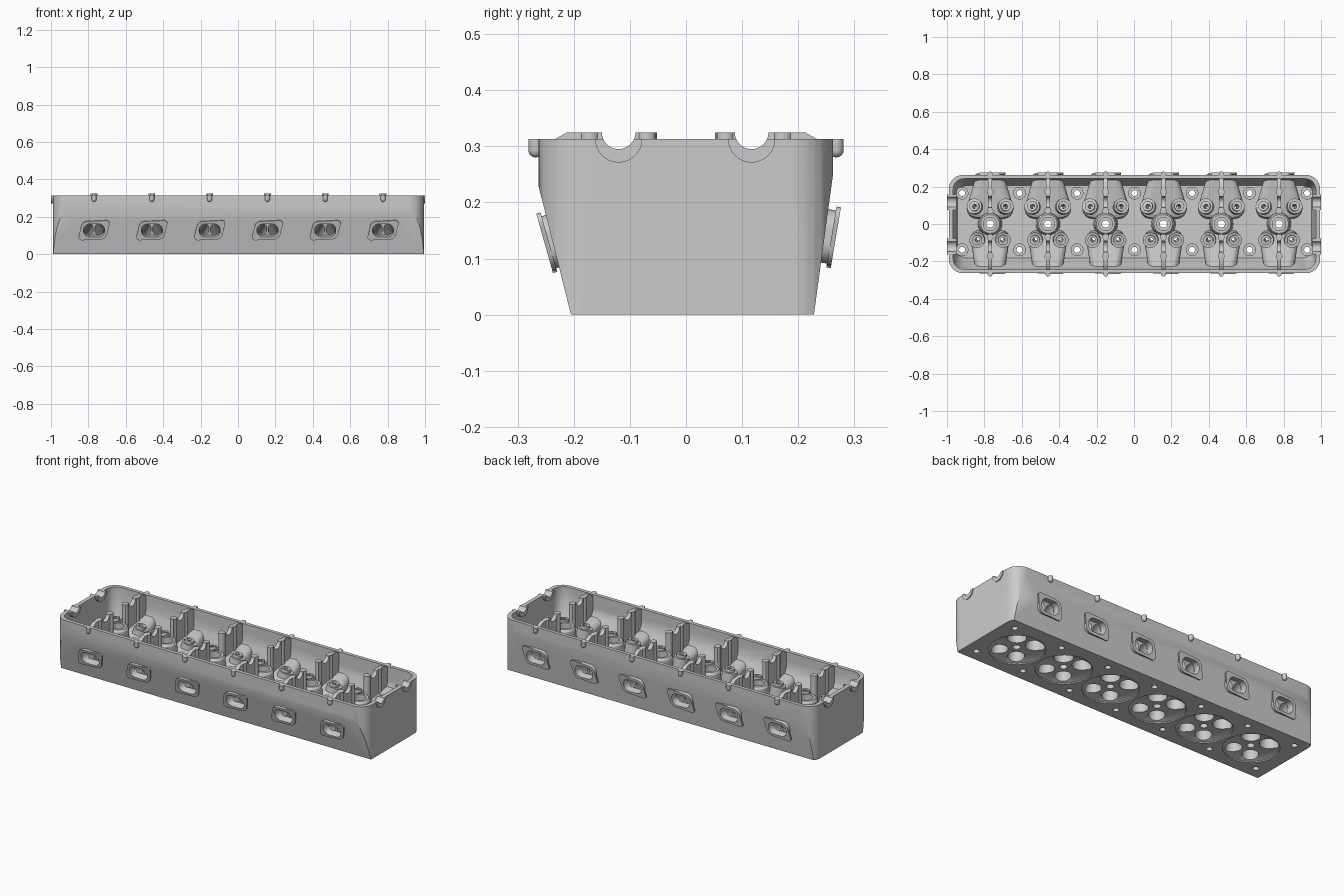
import bpy, bmesh
from math import sin, cos, pi, radians
from mathutils import Vector

if "Cube" in bpy.data.objects:
    bpy.data.objects.remove(bpy.data.objects["Cube"])

XS = [0.309 * (i - 2.5) + 0.003 for i in range(6)]      # cylinder centres
BOLTS = [(0.309 * (i - 3) * 0.995 + 0.003, y) for i in range(7) for y in (-0.138, 0.165)]


# ---------- helpers: every piece is a convex hull of a few rings ----------
def circle(cx, cy, z, r, n=24):
    return [Vector((cx + r * cos(2 * pi * k / n), cy + r * sin(2 * pi * k / n), z)) for k in range(n)]


def rrect(x0, x1, y0, y1, r, z, n=8):
    pts = []
    for q, (cx, cy) in enumerate(((x1 - r, y1 - r), (x0 + r, y1 - r), (x0 + r, y0 + r), (x1 - r, y0 + r))):
        for k in range(n + 1):
            a = (q + k / n) * pi / 2
            pts.append(Vector((cx + r * cos(a), cy + r * sin(a), z)))
    return pts


def sphere(c, r, n=16):
    pts = [Vector((c[0], c[1], c[2] + s * r)) for s in (-1, 1)]
    for k in range(1, 8):
        a = -pi / 2 + k * pi / 8
        pts += circle(c[0], c[1], c[2] + r * sin(a), r * cos(a), n)
    return pts


def column(cx, cy, z0, z1, r, n=24):
    return circle(cx, cy, z0, r, n) + circle(cx, cy, z1, r, n)


def rod(a, b, r, n=20):
    a, b = Vector(a), Vector(b)
    q = (b - a).to_track_quat('Z', 'Y')
    return [p + q @ v for p in (a, b) for v in circle(0, 0, 0, r, n)]


def slab(yz, x0, x1):
    return [Vector((x, y, z)) for x in (x0, x1) for y, z in yz]


def every(*shapes):
    return [[p + Vector((x, 0, 0)) for p in s] for x in XS for s in shapes]


def solid(name, shapes):
    total = bpy.data.meshes.new(name)
    bm = bmesh.new()
    for pts in shapes:
        b = bmesh.new()
        for p in pts:
            b.verts.new(p)
        bmesh.ops.remove_doubles(b, verts=b.verts[:], dist=1e-5)
        bmesh.ops.convex_hull(b, input=b.verts[:])
        bmesh.ops.delete(b, geom=[v for v in b.verts if not v.link_faces], context='VERTS')
        bmesh.ops.recalc_face_normals(b, faces=b.faces[:])
        m = bpy.data.meshes.new("piece")
        b.to_mesh(m)
        b.free()
        bm.from_mesh(m)
        bpy.data.meshes.remove(m)
    bm.to_mesh(total)
    bm.free()
    ob = bpy.data.objects.new(name, total)
    bpy.context.collection.objects.link(ob)
    return ob


def combine(op, name, shapes):
    tool = solid(name, shapes)
    tool.hide_render = True
    bpy.context.view_layer.objects.active = head
    before = len(head.data.vertices)
    for solver in ('MANIFOLD', 'EXACT'):
        mod = head.modifiers.new(name, 'BOOLEAN')
        mod.operation, mod.object, mod.solver = op, tool, solver
        dg = bpy.context.evaluated_depsgraph_get()
        dg.update()
        count = len(head.evaluated_get(dg).data.vertices)
        if count not in (0, before) or solver == 'EXACT':
            bpy.ops.object.modifier_apply(modifier=mod.name)
            break
        head.modifiers.remove(mod)
    bpy.data.objects.remove(tool)


# ---------- the two port sides: exhaust at the front, intake at the back ----------
class Side:
    def __init__(self, face, up, valve, r, guide, bowl, bowl_r):
        self.c = Vector((0, *face))
        self.t = Vector((0, *up)).normalized()
        s = -1 if face[0] < 0 else 1
        self.n = Vector((0, self.t.z * s, -self.t.y * s))
        self.valve, self.r, self.guide, self.bowl, self.bowl_r, self.s = valve, r, guide, bowl, bowl_r, s

    def at(self, pts, *depths):
        return [self.c + Vector((p.x, 0, 0)) + self.t * p.y + self.n * w for w in depths for p in pts]


SIDES = [Side((-0.252, 0.127), (-0.031, 0.11), (0.055, -0.068), 0.043, (0.07, -0.087), (0.06, -0.087), 0.043),
         Side((0.267, 0.137), (0.019, 0.113), (0.06, 0.074), 0.05, (0.085, 0.096), (0.07, 0.082), 0.055)]

# Main casting: flared side profile trimmed by a round-cornered block
profile = [(-0.205, 0), (-0.205, 0.075), (-0.263, 0.23), (-0.263, 0.313),
           (0.262, 0.313), (0.262, 0.25), (0.228, 0.07), (0.228, 0)]
head = solid("cylinder_head", [slab(profile, -1.1, 1.1)])
combine('INTERSECT', "outline", [rrect(-0.99, 0.995, -0.263, 0.262, 0.075, -0.1)
                                 + rrect(-0.99, 0.995, -0.263, 0.262, 0.075, 0.4)])
# Top cavity with sloping lower walls
combine('DIFFERENCE', "cavity", [rrect(-0.967, 0.972, -0.242, 0.242, 0.058, 0.35)
                                 + rrect(-0.967, 0.972, -0.242, 0.242, 0.058, 0.22)
                                 + rrect(-0.945, 0.95, -0.182, 0.205, 0.05, 0.1)])

# Port runners, flanges, cam carriers and valve guides
for d in SIDES:
    s = d.s
    hump = d.at(rrect(-0.083, 0.083, -0.056, 0.056, 0.04, 0), -0.04)
    for sx in (-1, 1):
        bx, by = sx * d.bowl[0], d.bowl[1]
        hump += column(bx, by, 0.07, 0.145, d.bowl_r) + circle(bx, by, 0.162, d.bowl_r * 0.85) \
            + circle(bx, by, 0.17, d.bowl_r * 0.6)
    combine('UNION', "port_runner", every(hump))
    combine('UNION', "port_neck", every(d.at(rrect(-0.068, 0.068, -0.048, 0.048, 0.036, 0), -0.004, -0.055)))
    ears = rrect(-0.07, 0.07, -0.05, 0.05, 0.036, 0) \
        + circle(0.066, 0.038, 0, 0.017, 16) + circle(-0.066, -0.038, 0, 0.017, 16)
    combine('UNION', "port_flange", every(d.at(ears, 0, -0.008)))
    plate = [(s * 0.055, 0.09), (s * 0.055, 0.325), (s * 0.212, 0.325), (s * 0.235, 0.312),
             (s * 0.25, 0.3), (s * 0.25, 0.24), (s * 0.2, 0.09)]
    combine('UNION', "cam_carrier", every(slab(plate, -0.011, 0.011)))
    combine('UNION', "cap_posts", every(column(0, s * 0.07, 0.12, 0.325, 0.018, 16),
                                        column(0, s * 0.172, 0.12, 0.325, 0.018, 16)))
    for r, z in ((0.041, 0.195), (0.027, 0.212)):
        combine('UNION', "valve_guide", every(*[rod((sx * d.valve[0] * 1.1, d.valve[1] * 1.1, 0.1),
                                                    (sx * d.guide[0], d.guide[1], z), r) for sx in (-1, 1)]))
    # Cover screw bosses on the rim
    combine('UNION', "rim_boss", every(sphere((0, s * 0.268, 0.293), 0.013)
                                       + circle(0, s * 0.268, 0.313, 0.013, 16)))

# Spark plug tubes, head bolt bosses and cam end bosses
combine('UNION', "plug_tube", every(circle(0, 0, 0.08, 0.066, 32) + circle(0, 0, 0.21, 0.058, 32)
                                    + circle(0, 0, 0.222, 0.05, 32)))
combine('UNION', "bolt_boss", [column(x, y, 0.08, 0.13, 0.034) for x, y in BOLTS])
combine('UNION', "end_boss", [slab([(y + 0.042 * cos(a), 0.313 - 0.042 * sin(a))
                                    for a in [k * pi / 16 for k in range(17)]], x0, x1)
                              for y in (-0.12, 0.117) for x0, x1 in ((-1, -0.95), (0.955, 1))])

# Shallow combustion chambers in the underside
combine('DIFFERENCE', "chamber", every(circle(0, 0.005, -0.01, 0.147, 48) + circle(0, 0.005, 0.006, 0.145, 48)
                                       + circle(0, 0.005, 0.018, 0.115, 48)))
# Ports, each splitting towards a pair of valve throats
for d in SIDES:
    combine('DIFFERENCE', "port_mouth", every(d.at(rrect(-0.056, 0.056, -0.036, 0.036, 0.033, 0), 0.02, -0.04)))
    branches, throats, bores = [], [], []
    for sx in (-1, 1):
        vx, vy = sx * d.valve[0], d.valve[1]
        mouth = [Vector((sx * 0.028 + p.x * 0.025, p.y * 0.033, 0)) for p in circle(0, 0, 0, 1, 20)]
        branches.append(d.at(mouth, -0.034) + sphere((vx, vy, 0.088), d.r * 0.76))
        throats.append(circle(vx, vy, -0.01, d.r) + circle(vx, vy, 0.028, d.r) + circle(vx, vy, 0.088, d.r * 0.74))
        bores.append(rod((vx * 1.05, vy * 1.05, 0.09), (sx * d.guide[0], d.guide[1], 0.23), 0.012, 14))
    combine('DIFFERENCE', "port_branch", every(*branches))
    combine('DIFFERENCE', "valve_throat", every(*throats))
    combine('DIFFERENCE', "guide_bore", every(*bores))

# Plug wells, plug holes, bolt holes and cam bores
combine('DIFFERENCE', "plug_well", every(column(0, 0, 0.09, 0.3, 0.036)))
combine('DIFFERENCE', "plug_hole", every(column(0, 0, -0.05, 0.2, 0.02)))
combine('DIFFERENCE', "bolt_hole", [column(x, y, -0.05, 0.2, 0.016) for x, y in BOLTS])
combine('DIFFERENCE', "cam_bore", [rod((-1.1, y, 0.325), (1.1, y, 0.325), 0.03, 32) for y in (-0.12, 0.117)])

# Smooth the curved walls, keep machined edges crisp
bpy.ops.object.select_all(action='DESELECT')
head.select_set(True)
bpy.context.view_layer.objects.active = head
bpy.ops.object.shade_smooth_by_angle(angle=radians(30))
